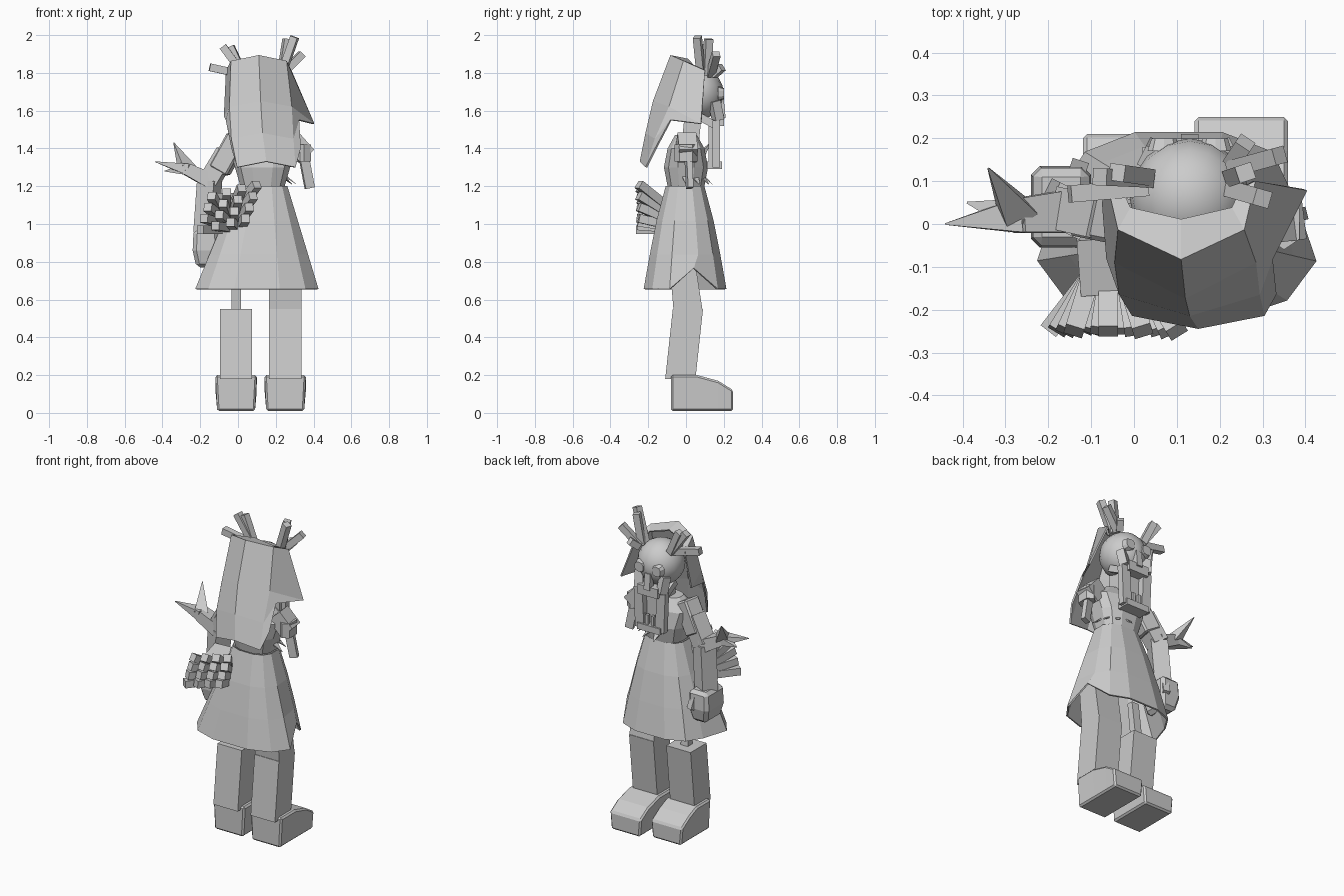
import bpy, bmesh, math
from mathutils import Vector, Matrix

if "Cube" in bpy.data.objects:
    bpy.data.objects.remove(bpy.data.objects["Cube"])

shade = (.6, .6, .6, 1)
grey = bpy.data.materials.new("plain grey")
grey.use_nodes = True
grey.diffuse_color = shade
grey.node_tree.nodes["Principled BSDF"].inputs["Base Color"].default_value = shade

BODY_X = .13
SIDES = {"right": -1, "left": 1}


def finish(name, bm, thickness=0, bevel=0):
    """Turn a bmesh into a named grey object."""
    bmesh.ops.recalc_face_normals(bm, faces=bm.faces)
    mesh = bpy.data.meshes.new(name)
    bm.to_mesh(mesh)
    bm.free()
    mesh.materials.append(grey)
    part = bpy.data.objects.new(name, mesh)
    bpy.context.collection.objects.link(part)
    if thickness:
        solidify = part.modifiers.new("thickness", 'SOLIDIFY')
        solidify.thickness = thickness
        solidify.offset = 0
    if bevel:
        rounding = part.modifiers.new("rounding", 'BEVEL')
        rounding.width = bevel
        rounding.segments = 1
    return part


def skin(name, rows, closed=True, capped=True, **finishing):
    """Join rows of points with quads, optionally round and capped."""
    bm = bmesh.new()
    rows = [[bm.verts.new(point) for point in row] for row in rows]
    count = len(rows[0])
    for lower, upper in zip(rows, rows[1:]):
        for i in range(count if closed else count - 1):
            j = (i + 1) % count
            bm.faces.new((lower[i], lower[j], upper[j], upper[i]))
    if closed and capped:
        bm.faces.new(rows[0])
        bm.faces.new(rows[-1])
    return finish(name, bm, **finishing)


def rectangle(x, y, z, width, depth):
    """Level rectangle centred on x and y."""
    return [Vector((x + sx * width / 2, y + sy * depth / 2, z))
            for sx, sy in ((-1, -1), (1, -1), (1, 1), (-1, 1))]


def bar(name, start, end, width, depth=None, taper=1, **finishing):
    """Square bar between two points."""
    start, end = Vector(start), Vector(end)
    turn = (end - start).to_track_quat('Z', 'Y')
    section = rectangle(0, 0, 0, width, depth or width)
    skin(name, [[start + turn @ corner for corner in section],
                [end + turn @ (corner * taper) for corner in section]], **finishing)


def oval(x, y, z, width, depth, sides=12):
    """Level ring, slightly squared off."""
    def squared(value):
        return math.copysign(abs(value) ** .75, value)
    angles = [math.tau * (i + .5) / sides for i in range(sides)]
    return [Vector((x + width * squared(math.cos(angle)),
                    y + depth * squared(math.sin(angle)), z)) for angle in angles]


# Flared dress, narrower in front, with a torn hem and an open bottom
dress_rings = []
for step in range(4):
    rise = step / 3
    flare = 1 - rise
    ring = oval(.1 + .03 * rise, -.005, .655 + .545 * rise,
                .13 + .2 * flare, .1 + .12 * flare ** .8)
    for corner in ring:
        if corner.y > 0:
            corner.x -= (corner.x - BODY_X) * .15 * flare
    dress_rings.append(ring)
tear = dress_rings[0][0]
tear.y = .04
tear.z += .11
skin("dress", dress_rings, capped=False, thickness=.01)

# Torso narrowing to the waist and the collar
skin("torso", [oval(BODY_X, 0, z, width, depth) for z, width, depth in
               ((1.2, .12, .1), (1.3, .15, .12), (1.4, .18, .1), (1.47, .1, .06))])
bar("neck", (BODY_X, .02, 1.4), (BODY_X, .04, 1.6), .09)

# Torn points around the waist
for i in range(4):
    angle = math.pi * i / 6
    outward = Vector((math.cos(angle) * .18, math.sin(angle) * .14, 0))
    waist = Vector((BODY_X, 0, 1.25))
    bar(f"waist_tatter_{i}", waist + outward * .7, waist + outward - Vector((0, 0, .04)),
        .04, .01, taper=.1)

# Legs and shoes: the right thigh is only a thin rod
for side, sign in SIDES.items():
    whole = side == "left"
    x = .12 + sign * BODY_X
    toe = .25 if whole else .21
    thigh = .17 if whole else .05
    skin(f"{side}_shin", [rectangle(x, -.03, .18, .17, .16), rectangle(x, .01, .55, .17, .16)])
    skin(f"{side}_thigh", [rectangle(x, .01, .55, thigh, thigh * .9),
                           rectangle(x, -.02, .8, thigh, thigh * .8)])
    outline = ((-.08, .2), (.06, .2), (toe - .08, .17), (toe, .12))
    skin(f"{side}_shoe", [[(x - .1, y, .01), (x + .1, y, .01), (x + .11, y, top), (x - .11, y, top)]
                          for y, top in outline], bevel=.01)

# Head
bm = bmesh.new()
bmesh.ops.create_uvsphere(bm, u_segments=16, v_segments=10, radius=.14,
                          matrix=Matrix.Translation((BODY_X, .06, 1.69)))
head = finish("head", bm)
for polygon in head.data.polygons:
    polygon.use_smooth = True


def face_point(across, forward, z):
    return Vector((BODY_X + across, forward, z))


# Mask-like face: round eyes, cheeks, hinges and jaw posts on both sides
for side, sign in SIDES.items():
    eye = face_point(sign * .06, .17, 1.69)
    skin(f"{side}_eye_socket", [[eye + Vector((corner.x, y, corner.y)) for corner in oval(0, 0, 0, r, r, sides=10)]
                                for y, r in ((0, .04), (.03, .03))])
    bar(f"{side}_cheek", face_point(sign * .09, .15, 1.65), face_point(sign * .08, .17, 1.55), .05)
    bar(f"{side}_jaw_hinge", face_point(sign * .08, .05, 1.58), face_point(sign * .08, .16, 1.52), .04)
    bar(f"{side}_jaw_post", face_point(sign * .08, .16, 1.55), face_point(sign * .07, .16, 1.3), .04, .06)
    for tooth in range(2):
        root = face_point(sign * (.02 + .03 * tooth), .17, 1.33)
        bar(f"{side}_tooth_{tooth}", root, root + Vector((0, 0, .06)), .02)


def crossbar(name, reach, forward, z, height, depth):
    bar(name, face_point(-reach, forward, z), face_point(reach, forward, z), height, depth)


# Face parts that span the middle
crossbar("upper_jaw", .07, .17, 1.55, .06, .06)
crossbar("chin", .08, .15, 1.31, .08, .04)
bar("nose_bridge", face_point(0, .18, 1.66), face_point(0, .19, 1.56), .04)
bar("jaw_lining", face_point(0, .13, 1.54), face_point(0, .13, 1.3), .15, .02)

# Hair: a flat-backed sheet whose sides wrap forward, with one long lock
hair_rows = []
for middle, z, back, half_width, wrap in ((.11, 1.87, .01, .14, .07), (.11, 1.89, -.08, .17, .18),
                                          (.12, 1.65, -.17, .19, .22), (.13, 1.48, -.21, .19, .13),
                                          (.15, 1.33, -.24, .18, .08)):
    hair_rows.append([Vector((middle + half_width * u, back + wrap * u ** 6, z - .08 * u ** 6))
                      for u in (-1, -.85, 0, .85, 1)])
for row in hair_rows[3:]:
    for end in (row[0], row[-1]):
        end.z += .15
hair_rows[2][-1] += Vector((.09, .03, -.04))
skin("hair", hair_rows, closed=False, thickness=.01)

# Antlers: bundles of square rods leaning out from each temple
antler_tips = {"left": ((.3, .06, 1.99), (.26, .12, 1.98), (.34, .16, 1.9), (.26, .19, 1.83)),
               "right": ((-.08, .11, 1.94), (-.15, .07, 1.83), (-.04, .12, 1.94))}
for side, tips in antler_tips.items():
    for i, tip in enumerate(tips):
        tip = Vector(tip)
        temple = face_point(SIDES[side] * .1, .1, 1.79)
        temple.y = (temple.y + tip.y) / 2
        bar(f"{side}_antler_{i}", temple, tip, .04)

# Right arm, whole, with a chunky hand
elbow = Vector((-.15, .03, 1.23))
wrist = Vector((-.17, .04, .95))
bar("right_sleeve", (0, 0, 1.46), (-.1, .02, 1.28), .11, bevel=.01)
bar("right_upper_arm", (-.06, .01, 1.38), elbow, .1)
bar("right_forearm", elbow, wrist, .1)
skin("right_hand", [rectangle(wrist.x, wrist.y, z, size, size + .05)
                    for z, size in ((.77, .1), (.86, .14), (.97, .13))], bevel=.02)
bar("right_thumb", wrist + Vector((.03, .06, 0)), wrist + Vector((.04, .09, -.1)), .04)

# Forked spike at the right elbow
fork = Vector((-.27, .02, 1.29))
bar("spike_root", elbow, fork, .1, .08, taper=.8)
for i, tip in enumerate(((-.44, 0, 1.33), (-.34, .13, 1.43), (-.39, .05, 1.28))):
    bar(f"spike_prong_{i}", fork, tip, .08, .06, taper=.05)

# Fan of slats spreading from a block at the back
bar("fan_block", (-.07, -.02, 1.1), (-.06, -.15, 1.07), BODY_X)
for row in range(4):
    for column in range(4):
        root = Vector((.04 * column - .1, -.12, .97 + .035 * row + .01 * column))
        spread = Vector((.04 * column + .02 * row - .1, -BODY_X, .025 * row + .01 * column))
        bar(f"fan_slat_{row}_{column}", root, root + spread, .045)

# Left arm, broken off to a thin rod
bar("left_sleeve", (.28, 0, 1.45), (.36, .01, 1.36), .1)
bar("left_rod", (.34, .01, 1.4), (.38, .02, 1.19), .03, .05)
skin("left_cuff", [oval(.35, 0, z, .04, .06, sides=6) for z in (1.33, 1.42)])
